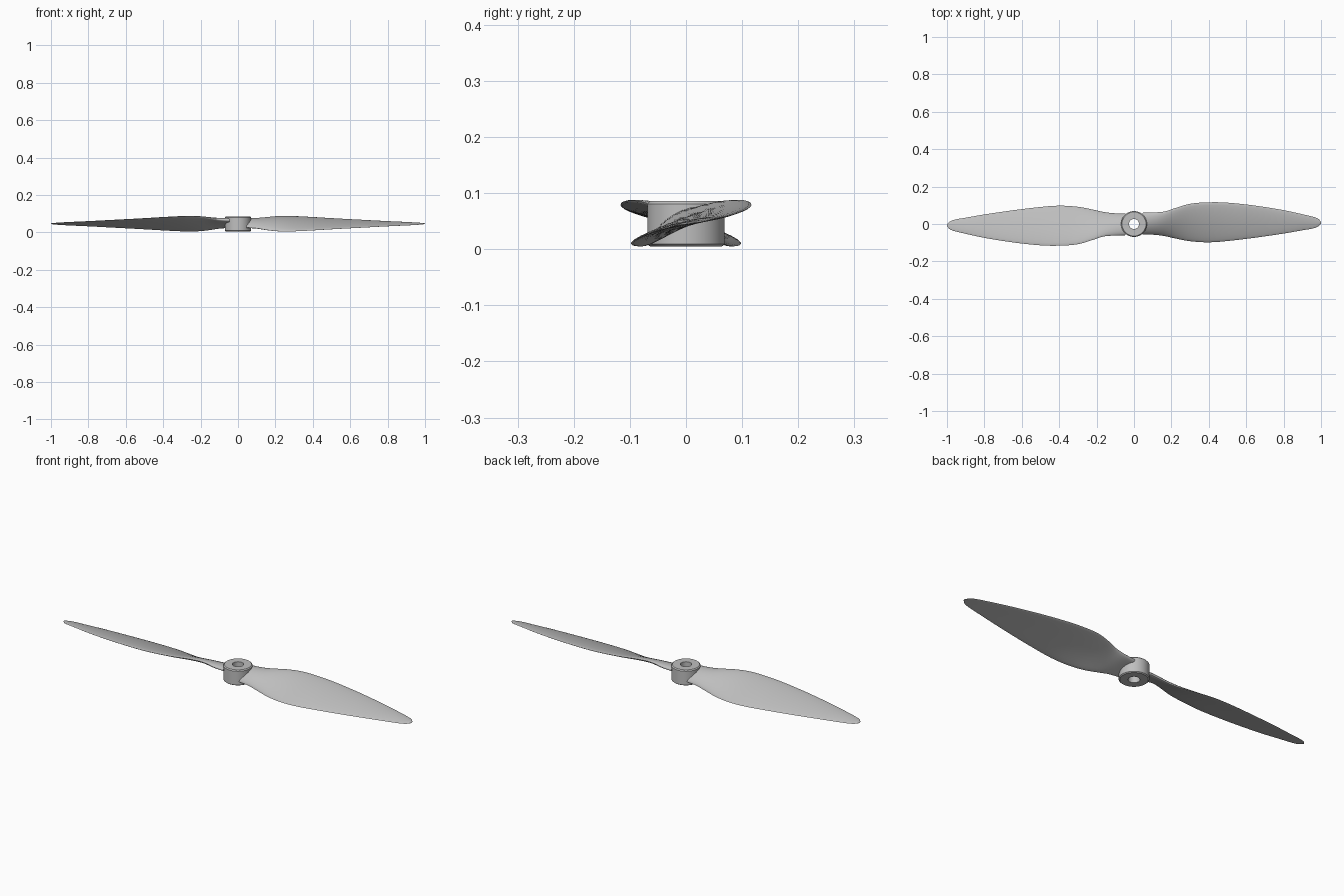
import bpy, bmesh, math
from mathutils import Vector

cube = bpy.data.objects.get("Cube")
if cube:
    bpy.data.objects.remove(cube, do_unlink=True)

grey = bpy.data.materials.new("light grey plastic")
grey.use_nodes = True
colour = (0.52, 0.52, 0.52, 1)
grey.diffuse_color = colour
grey.node_tree.nodes["Principled BSDF"].inputs["Base Color"].default_value = colour

SIDES = 24
MID_Z = 0.046


def finish(name, bm, angle):
    bmesh.ops.recalc_face_normals(bm, faces=bm.faces)
    mesh = bpy.data.meshes.new(name)
    bm.to_mesh(mesh)
    bm.free()
    mesh.materials.append(grey)
    obj = bpy.data.objects.new(name, mesh)
    bpy.context.collection.objects.link(obj)
    bpy.ops.object.select_all(action="DESELECT")
    obj.select_set(True)
    bpy.context.view_layer.objects.active = obj
    bpy.ops.object.shade_smooth_by_angle(angle=math.radians(angle))
    return obj


# Blade stations: radius, trailing y, leading y, half rise, thickness
STATIONS = [
    (0.045, -0.055, 0.060, 0.020, 0.034),
    (0.10, -0.057, 0.062, 0.024, 0.032),
    (0.16, -0.064, 0.066, 0.034, 0.026),
    (0.22, -0.077, 0.085, 0.040, 0.022),
    (0.30, -0.092, 0.108, 0.040, 0.019),
    (0.40, -0.098, 0.116, 0.035, 0.018),
    (0.50, -0.091, 0.114, 0.029, 0.016),
    (0.65, -0.073, 0.098, 0.021, 0.013),
    (0.80, -0.051, 0.074, 0.013, 0.010),
    (0.91, -0.032, 0.050, 0.008, 0.008),
    (0.96, -0.023, 0.038, 0.005, 0.006),
    (0.985, -0.013, 0.028, 0.003, 0.005),
    (1.0, 0.001, 0.012, 0.001, 0.003),
]


def station_at(x):
    """Smooth Hermite interpolation between blade stations."""
    i = max(k for k in range(len(STATIONS) - 1) if STATIONS[k][0] <= x + 1e-6)
    p0, p1 = STATIONS[max(i - 1, 0)], STATIONS[i]
    p2, p3 = STATIONS[i + 1], STATIONS[min(i + 2, len(STATIONS) - 1)]
    h = p2[0] - p1[0]
    t = (x - p1[0]) / h
    result = []
    for c in range(1, 5):
        m1 = (p2[c] - p0[c]) / (p2[0] - p0[0]) * h
        m2 = (p3[c] - p1[c]) / (p3[0] - p1[0]) * h
        result.append((2*t**3 - 3*t*t + 1) * p1[c] + (t**3 - 2*t*t + t) * m1
                      + (3*t*t - 2*t**3) * p2[c] + (t**3 - t*t) * m2)
    return result


def section(x):
    """Cambered, rounded aerofoil loop in the plane at radius x."""
    trail, lead, rise, thick = station_at(x)
    a, b = Vector((x, trail, MID_Z - rise)), Vector((x, lead, MID_Z + rise))
    up = Vector((0, -(b - a).z, (b - a).y)).normalized()
    loop = []
    for k in range(SIDES):
        ang = math.tau * k / SIDES
        f = 0.5 + 0.5 * math.cos(ang)
        camber = 0.3 * thick * 4 * f * (1 - f)
        width = thick * (0.8 + 0.2 * f) * 0.5
        loop.append(a.lerp(b, f) + up * (width * math.sin(ang) + camber))
    return loop


def blade(name, turn):
    bm = bmesh.new()
    rings = []
    radii = []
    for s, e in zip(STATIONS, STATIONS[1:]):
        radii += [s[0] + (e[0] - s[0]) * k / 4 for k in range(4)]
    for x in radii + [1.0]:
        rings.append([bm.verts.new((turn * p.x, turn * p.y, p.z)) for p in section(x)])
    for r0, r1 in zip(rings, rings[1:]):
        for k in range(SIDES):
            n = (k + 1) % SIDES
            bm.faces.new((r0[k], r0[n], r1[n], r1[k]))
    bm.faces.new(rings[0])
    bm.faces.new(rings[-1])
    return finish(name, bm, 60)


# Two blades, the second turned half a circle about the shaft
blade("left_blade", 1)
blade("right_blade", -1)

# Hub: lathed tube with softened rims and a shaft bore
profile = [(0.027, 0.005), (0.064, 0.005), (0.069, 0.009),
           (0.069, 0.081), (0.064, 0.086), (0.027, 0.086)]
bm = bmesh.new()
segments = 64
rings = []
for s in range(segments):
    ang = math.tau * s / segments
    rings.append([bm.verts.new((r * math.cos(ang), r * math.sin(ang), z)) for r, z in profile])
for s in range(segments):
    r0, r1 = rings[s], rings[(s + 1) % segments]
    for k in range(len(profile)):
        n = (k + 1) % len(profile)
        bm.faces.new((r0[k], r1[k], r1[n], r0[n]))
finish("hub", bm, 30)
